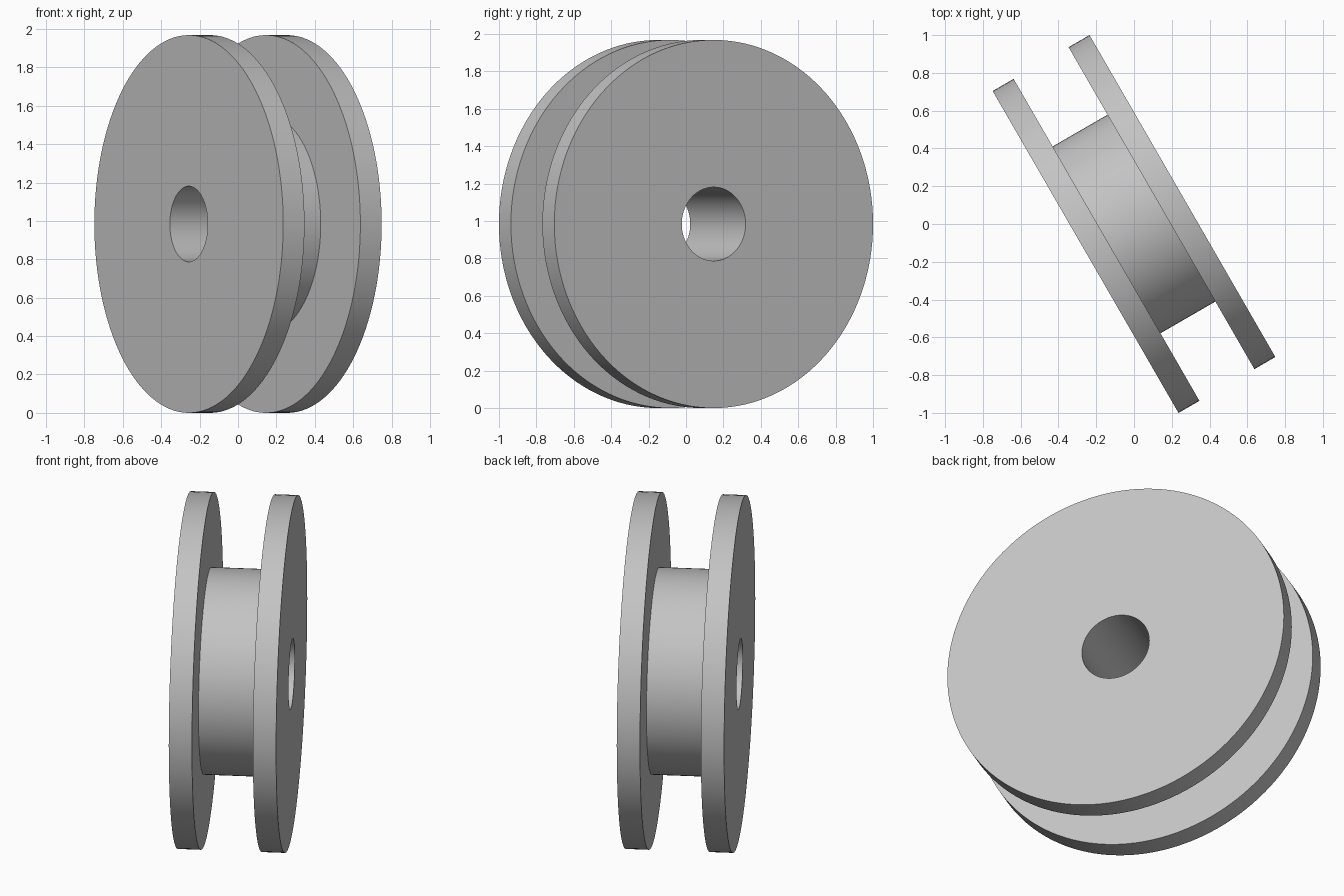
import bpy
import bmesh
import math
from mathutils import Matrix, Vector

cube = bpy.data.objects.get("Cube")
if cube:
    bpy.data.objects.remove(cube, do_unlink=True)

# Spool dimensions
FLANGE_R, HUB_R, BORE_R = 0.984, 0.571, 0.197
HALF_WIDTH, FLANGE_THICK = 0.296, 0.128
SEGMENTS = 128
TURN = math.radians(30)

grey = bpy.data.materials.new("plain grey")
grey.use_nodes = True
colour = (0.55, 0.55, 0.55, 1)
grey.diffuse_color = colour
grey.node_tree.nodes["Principled BSDF"].inputs["Base Color"].default_value = colour

# Half of the cross-section as (distance along axle, radius), mirrored to close the loop
inner = HALF_WIDTH - FLANGE_THICK
half = [(HALF_WIDTH, BORE_R), (HALF_WIDTH, FLANGE_R), (inner, FLANGE_R), (inner, HUB_R)]
profile = half + [(-a, r) for a, r in reversed(half)]

# Revolve the closed section around the axle
bm = bmesh.new()
verts = [bm.verts.new((a, 0, r)) for a, r in profile]
edges = [bm.edges.new((v, verts[(i + 1) % len(verts)])) for i, v in enumerate(verts)]
bmesh.ops.spin(bm, geom=verts + edges, cent=(0, 0, 0), axis=(1, 0, 0),
               angle=math.tau, steps=SEGMENTS, use_merge=True)
bmesh.ops.remove_doubles(bm, verts=bm.verts, dist=0.0001)
bmesh.ops.recalc_face_normals(bm, faces=bm.faces)

# Turn the axle and stand the spool on the ground
place = Matrix.Translation(Vector((0, 0, FLANGE_R))) @ Matrix.Rotation(TURN, 4, 'Z')
bm.transform(place)

mesh = bpy.data.meshes.new("flanged_spool")
bm.to_mesh(mesh)
bm.free()
mesh.materials.append(grey)
spool = bpy.data.objects.new("flanged_spool", mesh)
bpy.context.collection.objects.link(spool)

# Smooth round walls, crisp rims
bpy.ops.object.select_all(action='DESELECT')
spool.select_set(True)
bpy.context.view_layer.objects.active = spool
bpy.ops.object.shade_smooth_by_angle(angle=math.radians(30))
